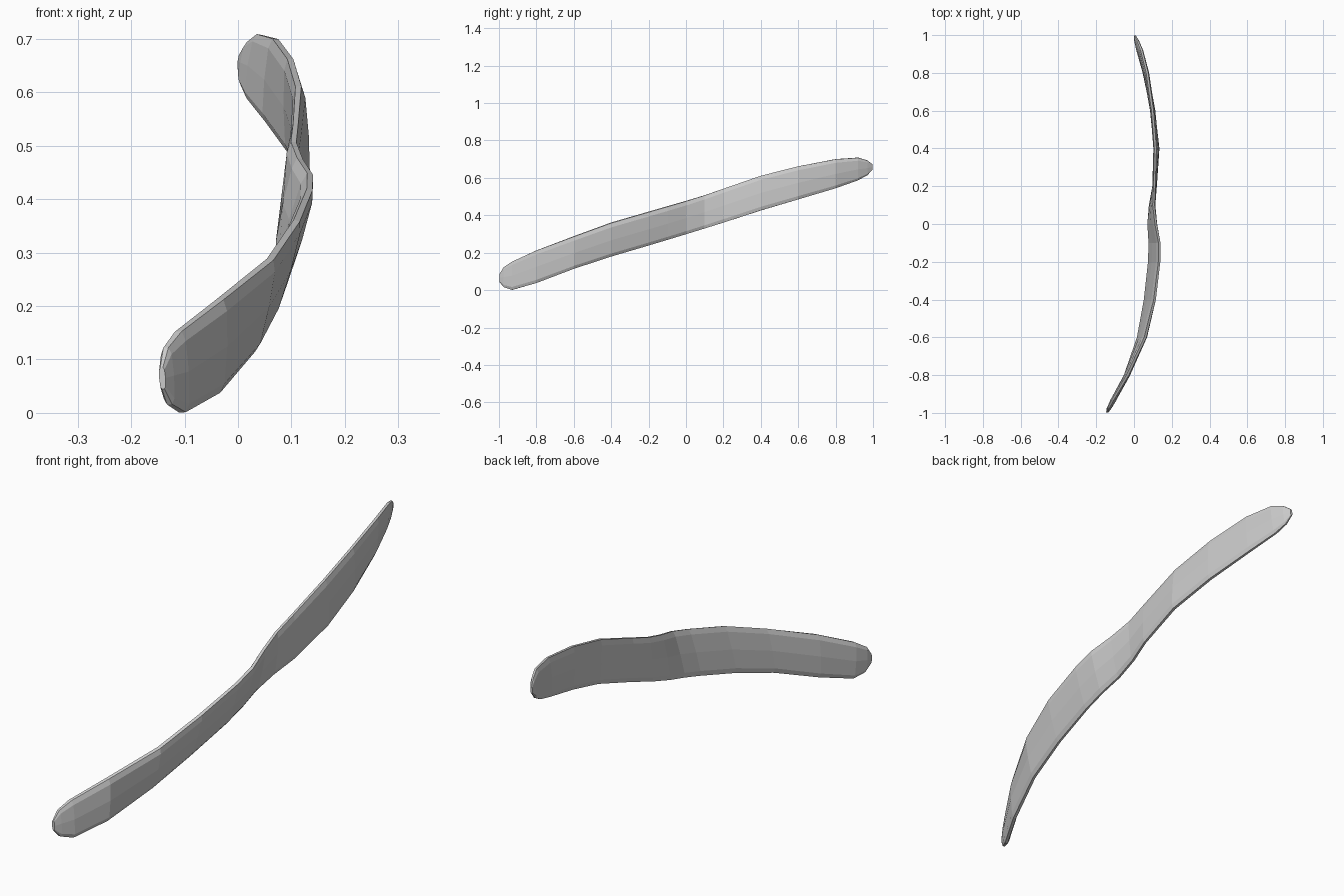
import bpy, bmesh
from mathutils import Vector

grey = bpy.data.materials.new("warm_grey")
grey.diffuse_color = (0.6, 0.6, 0.6, 1)

# Blade stations: y, bottom x, bottom z, top x, top z, thickness
stations = [
    (-0.998, -0.140, 0.045, -0.143, 0.085, 0.012),
    (-0.975, -0.128, 0.016, -0.135, 0.122, 0.024),
    (-0.93, -0.104, 0.001, -0.112, 0.152, 0.032),
    (-0.80, -0.040, 0.038, -0.034, 0.212, 0.034),
    (-0.60, 0.025, 0.115, 0.060, 0.287, 0.032),
    (-0.40, 0.059, 0.181, 0.110, 0.360, 0.030),
    (-0.20, 0.080, 0.240, 0.134, 0.418, 0.028),
    (-0.10, 0.083, 0.270, 0.135, 0.447, 0.028),
    (0.00, 0.078, 0.300, 0.116, 0.476, 0.027),
    (0.10, 0.088, 0.330, 0.104, 0.507, 0.026),
    (0.20, 0.110, 0.361, 0.108, 0.542, 0.024),
    (0.40, 0.124, 0.426, 0.113, 0.611, 0.028),
    (0.60, 0.100, 0.485, 0.098, 0.662, 0.028),
    (0.80, 0.056, 0.545, 0.070, 0.700, 0.028),
    (0.92, 0.021, 0.588, 0.040, 0.708, 0.026),
    (0.97, 0.008, 0.615, 0.020, 0.693, 0.020),
    (0.998, 0.003, 0.645, 0.006, 0.672, 0.010),
]
# Cross-section: position along the width (0 to 1), share of thickness
section = [(0, -.2), (.1, -.42), (.5, -.5), (.88, -.42), (1, -.2),
           (1, .2), (.88, .42), (.5, .5), (.1, .42), (0, .2)]

# Twisted blade, lofted through the stations
bm = bmesh.new()
rings = []
for y, bx, bz, tx, tz, thick in stations:
    low, high = Vector((bx, y, bz)), Vector((tx, y, tz))
    up = (high - low).normalized()
    side = Vector((up.z, 0, -up.x))
    rings.append([bm.verts.new(low.lerp(high, u) + side * (thick * v))
                  for u, v in section])
n = len(section)
for a, b in zip(rings, rings[1:]):
    for i in range(n):
        j = (i + 1) % n
        bm.faces.new((a[i], a[j], b[j], b[i]))
bm.faces.new(rings[0])
bm.faces.new(rings[-1])
bmesh.ops.recalc_face_normals(bm, faces=bm.faces)
mesh = bpy.data.meshes.new("twisted_blade")
bm.to_mesh(mesh)
bm.free()
mesh.materials.append(grey)
blade = bpy.data.objects.new("twisted_blade", mesh)
bpy.context.collection.objects.link(blade)
